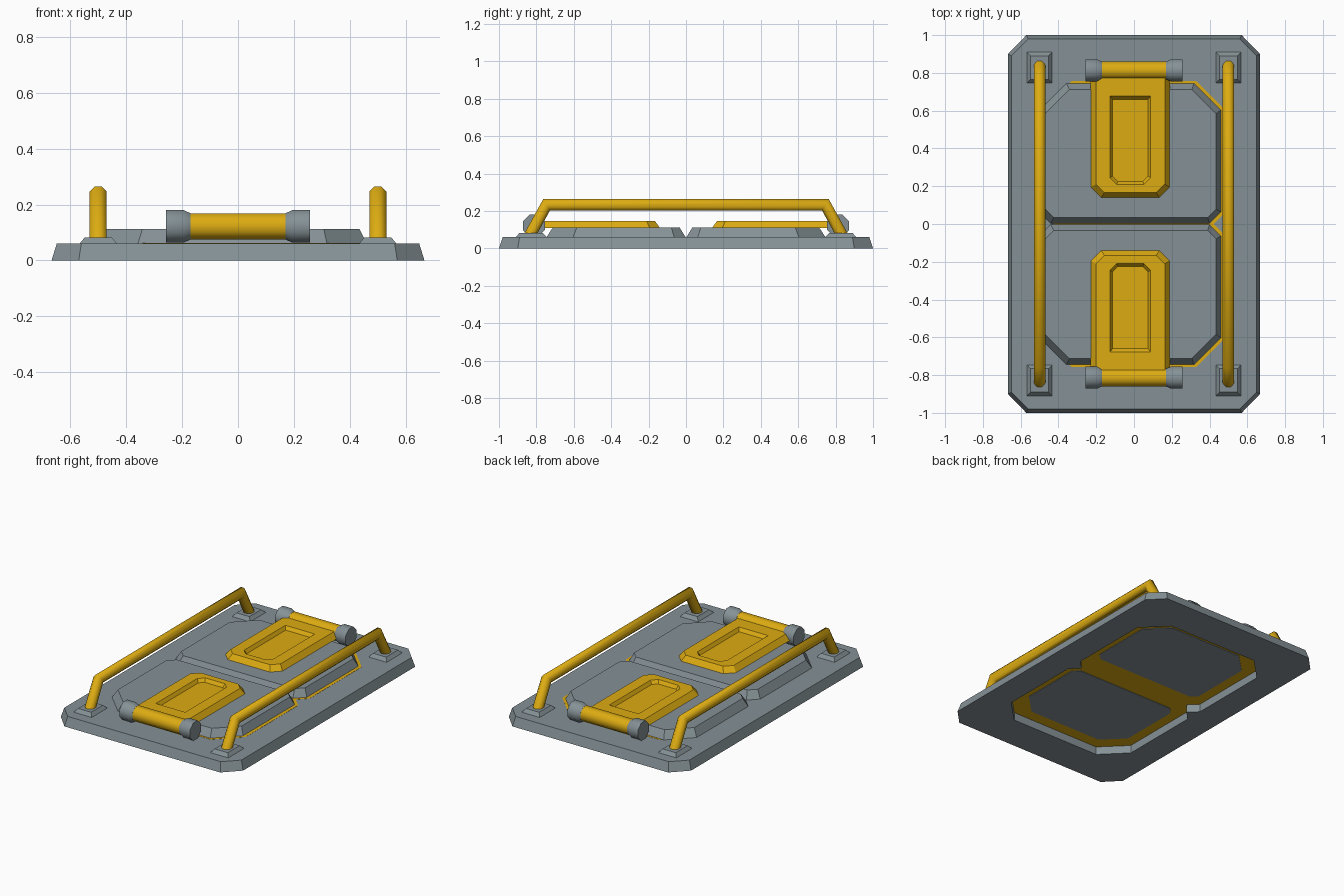
import bpy, bmesh, math

if "Cube" in bpy.data.objects:
    bpy.data.objects.remove(bpy.data.objects["Cube"])


def material(name, rgb):
    m = bpy.data.materials.new(name)
    m.diffuse_color = (*rgb, 1)
    m.use_nodes = True
    m.node_tree.nodes["Principled BSDF"].inputs["Base Color"].default_value = m.diffuse_color
    return m


GREY = material("steel_grey", (0.235, 0.285, 0.305))
YELLOW = material("safety_yellow", (0.72, 0.41, 0.006))


def loft(name, rings, mat, closed=False, smooth=False):
    """Skin a stack of equal-length rings; cap the ends or close it into a frame."""
    bm = bmesh.new()
    loops = [[bm.verts.new(p) for p in r] for r in rings]
    pairs = list(zip(loops, loops[1:]))
    if closed:
        pairs.append((loops[-1], loops[0]))
    else:
        bm.faces.new(loops[0])
        bm.faces.new(loops[-1])
    n = len(rings[0])
    for a, b in pairs:
        for i in range(n):
            j = (i + 1) % n
            bm.faces.new((a[i], a[j], b[j], b[i]))
    bmesh.ops.recalc_face_normals(bm, faces=bm.faces)
    me = bpy.data.meshes.new(name)
    bm.to_mesh(me)
    bm.free()
    me.materials.append(mat)
    ob = bpy.data.objects.new(name, me)
    bpy.context.collection.objects.link(ob)
    if smooth:
        bpy.ops.object.select_all(action='DESELECT')
        ob.select_set(True)
        bpy.context.view_layer.objects.active = ob
        bpy.ops.object.shade_smooth_by_angle(angle=math.radians(50))
    return ob


def at(points, z):
    return [(x, y, z) for x, y in points]


def four_way(quad):
    """Mirror a quadrant outline (top to waist, last point on y=0) all round."""
    q = quad[:-1]
    right = quad + [(x, -y) for x, y in reversed(q)]
    return right + [(-x, y) for x, y in reversed(right)]


def cut_rect(x0, x1, y0, y1, c_in, c_out, s):
    """Rectangle with cut corners; c_in at the y0 end, c_out at the y1 end."""
    pts = [(x0 + c_in, y0), (x1 - c_in, y0), (x1, y0 + c_in)]
    pts += [(x1, y1 - c_out), (x1 - c_out, y1), (x0 + c_out, y1),
            (x0, y1 - c_out)] if c_out else [(x1, y1), (x0, y1)]
    pts.append((x0, y0 + c_in))
    return [(x, y * s) for x, y in pts]


# base plate with a pinched opening
outer = four_way([(0.57, 1.0), (0.667, 0.9), (0.667, 0.06), (0.667, 0)])
outer_top = four_way([(0.56, 0.98), (0.648, 0.89), (0.648, 0.06), (0.648, 0)])
hole = four_way([(0.33, 0.757), (0.482, 0.605), (0.482, 0.06), (0.422, 0)])
loft("base_plate", [at(outer, 0), at(outer_top, 0.061), at(hole, 0.061), at(hole, 0)],
     GREY, closed=True)

# yellow seal filling the opening under the doors
loft("door_seal", [at(hole, 0.053), at(hole, 0.062)], YELLOW)

OCT = [(math.cos(math.radians(22.5 + 45 * i)), math.sin(math.radians(22.5 + 45 * i)))
       for i in range(8)]

for s, side in ((1, "back"), (-1, "front")):
    # door panel, and its underside seen through the opening
    loft(side + "_door", [
        at(cut_rect(-0.50, 0.46, 0.003, 0.745, 0.06, 0.142, s), 0.061),
        at(cut_rect(-0.47, 0.435, 0.034, 0.712, 0.045, 0.128, s), 0.112)], GREY)
    under = cut_rect(-0.41, 0.39, 0.095, 0.675, 0.04, 0.13, s)
    loft(side + "_door_underside", [at(under, 0.050), at(under, 0.061)], GREY)

    # yellow hinge leaf with a recessed panel
    loft(side + "_hinge_leaf", [
        at(cut_rect(-0.23, 0.19, 0.14, 0.815, 0.055, 0, s), 0.11),
        at(cut_rect(-0.201, 0.163, 0.166, 0.815, 0.045, 0, s), 0.147),
        at(cut_rect(-0.127, 0.088, 0.21, 0.677, 0.035, 0, s), 0.147),
        at(cut_rect(-0.113, 0.074, 0.225, 0.66, 0.028, 0, s), 0.125)], YELLOW)

    # hinge barrel and its end caps
    def ring(x, r):
        return [(x, s * 0.813 + r * a, 0.122 + r * b) for a, b in OCT]

    loft(side + "_hinge_barrel", [ring(-0.19, 0.05), ring(0.19, 0.05)], YELLOW, smooth=True)
    for m, end in ((-1, "left"), (1, "right")):
        loft(f"{side}_{end}_hinge_cap", [ring(m * 0.17, 0.051), ring(m * 0.195, 0.063),
                                         ring(m * 0.258, 0.063)], GREY, smooth=True)

# guard rails and their feet
theta = math.atan2(0.162, 0.09)
half = theta / 2
end_dir = (-1 / math.sin(theta), 0)
bend_dir = (-math.tan(half), 1)
R = 0.033
for m, side in ((-1, "left"), (1, "right")):
    x0 = m * 0.5
    rings = []
    for s, stops in ((-1, ((0.835, 0.07, end_dir), (0.745, 0.234, bend_dir))),
                     (1, ((0.745, 0.234, bend_dir), (0.835, 0.07, end_dir)))):
        for y, z, (dy, dz) in stops:
            rings.append([(x0 + R * a, s * (y - R * b * dy), z + R * b * dz)
                          for a, b in OCT])
    loft(side + "_rail", rings, YELLOW, smooth=True)
    for s, end in ((-1, "front"), (1, "back")):
        loft(f"{end}_{side}_rail_foot", [
            at([(x0 + i * 0.067, s * 0.828 + j * 0.083)
                for i, j in ((-1, -1), (1, -1), (1, 1), (-1, 1))], 0.06),
            at([(x0 + i * 0.048, s * 0.828 + j * 0.062)
                for i, j in ((-1, -1), (1, -1), (1, 1), (-1, 1))], 0.083)], GREY)
